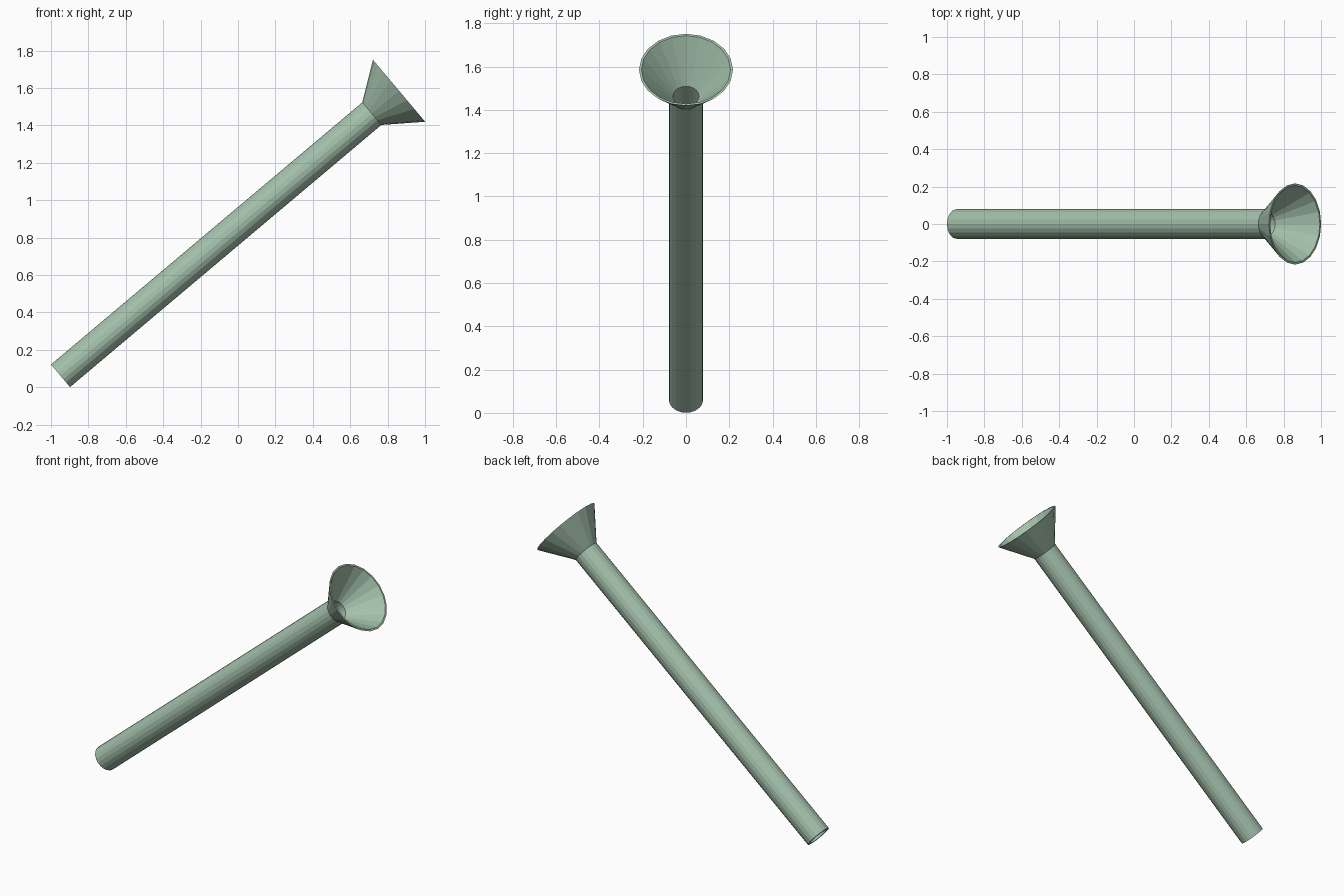
import bpy, bmesh, math
from mathutils import Vector

cube = bpy.data.objects.get("Cube")
if cube:
    bpy.data.objects.remove(cube, do_unlink=True)

SIDES = 20
START = Vector((-0.949, 0, 0.061))
END = Vector((0.861, 0, 1.585))
AXIS = END - START
LENGTH = AXIS.length
NECK = LENGTH - 0.19

# One green for everything
green = bpy.data.materials.new("sage green")
color = (0.37, 0.53, 0.41, 1)
green.diffuse_color = color
green.use_nodes = True
green.node_tree.nodes["Principled BSDF"].inputs["Base Color"].default_value = color


def lathe(name, profile):
    """Spin a closed (radius, height) profile, then tilt it along the axis."""
    bm = bmesh.new()
    rings = []
    for i in range(SIDES):
        a = math.tau * i / SIDES
        rings.append([bm.verts.new((r * math.cos(a), r * math.sin(a), h))
                      for r, h in profile])
    n = len(profile)
    for i in range(SIDES):
        here, there = rings[i], rings[(i + 1) % SIDES]
        for j in range(n):
            k = (j + 1) % n
            bm.faces.new((here[j], there[j], there[k], here[k]))
    bmesh.ops.recalc_face_normals(bm, faces=bm.faces)
    mesh = bpy.data.meshes.new(name)
    bm.to_mesh(mesh)
    bm.free()
    mesh.materials.append(green)
    obj = bpy.data.objects.new(name, mesh)
    obj.location = START
    obj.rotation_euler = (0, math.atan2(AXIS.x, AXIS.z), 0)
    bpy.context.collection.objects.link(obj)
    return obj


# Hollow tube and flared mouth as one continuous thin wall
lathe("funnel_tube", [
    (0.079, 0), (0.079, NECK), (0.217, LENGTH),
    (0.206, LENGTH), (0.06, NECK), (0.06, 0),
])
